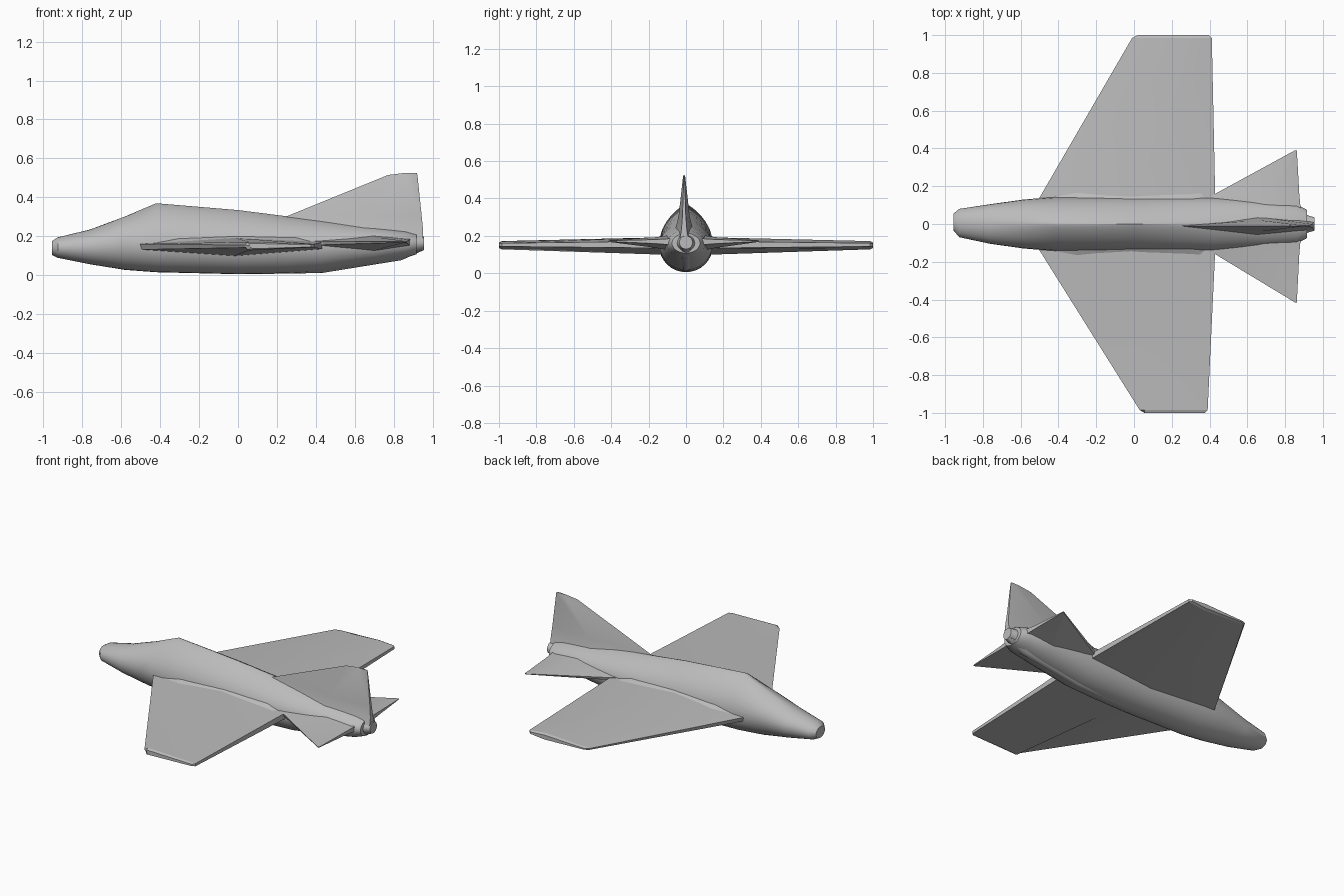
import bpy, bmesh, math

old = bpy.data.objects.get("Cube")
if old:
    bpy.data.objects.remove(old, do_unlink=True)

grey = bpy.data.materials.new("plain grey")
grey.use_nodes = True
colour = (0.5, 0.5, 0.5, 1)
grey.diffuse_color = colour
grey.node_tree.nodes["Principled BSDF"].inputs["Base Color"].default_value = colour


def loft(name, rings, angle=30):
    """Skin a row of equal-length rings and cap both ends."""
    bm = bmesh.new()
    rows = [[bm.verts.new(p) for p in ring] for ring in rings]
    n = len(rows[0])
    for a, b in zip(rows, rows[1:]):
        for i in range(n):
            j = (i + 1) % n
            bm.faces.new((a[i], a[j], b[j], b[i]))
    bm.faces.new(rows[0])
    bm.faces.new(rows[-1])
    bmesh.ops.recalc_face_normals(bm, faces=bm.faces)
    mesh = bpy.data.meshes.new(name)
    bm.to_mesh(mesh)
    bm.free()
    mesh.materials.append(grey)
    obj = bpy.data.objects.new(name, mesh)
    bpy.context.collection.objects.link(obj)
    bpy.ops.object.select_all(action="DESELECT")
    obj.select_set(True)
    bpy.context.view_layer.objects.active = obj
    bpy.ops.object.shade_smooth_by_angle(angle=math.radians(angle))
    return obj


def body_ring(x, half, low, top, peak, y0=0.0, n=32):
    """Round belly; peak sharpens the upper half into a spine."""
    mid = low + min(0.14, (top - low) * 0.5)
    ring = []
    for i in range(n):
        a = math.tau * i / n
        c, s = math.cos(a), math.sin(a)
        if s > 0:
            c = math.copysign(abs(c) ** (1 + 0.65 * peak), c)
            z = mid + (top - mid) * s
        else:
            z = mid + (mid - low) * s
        ring.append((x, y0 + half * c, z))
    return ring


# Fuselage: station, half width, bottom, top, spine sharpness, sideways shift
stations = [
    (-0.955, 0.045, 0.105, 0.175, 0, 0.01),
    (-0.925, 0.075, 0.09, 0.195, 0, 0.005),
    (-0.76, 0.105, 0.057, 0.235, 0.1, 0),
    (-0.58, 0.13, 0.028, 0.302, 0.5, 0),
    (-0.42, 0.143, 0.016, 0.37, 1, 0),
    (0.0, 0.143, 0.006, 0.335, 1, 0),
    (0.25, 0.143, 0.01, 0.303, 0.9, 0),
    (0.43, 0.14, 0.018, 0.285, 0.7, 0),
    (0.70, 0.12, 0.06, 0.255, 0.5, 0),
    (0.86, 0.105, 0.09, 0.23, 0.3, 0),
    (0.915, 0.075, 0.108, 0.215, 0.2, 0),
]
loft("fuselage", [body_ring(*s) for s in stations])

# Tail cone and the rib under the rear belly
loft("tail_cone", [body_ring(x, w, b, t, 0) for x, w, b, t in
                   [(0.84, 0.07, 0.10, 0.21), (0.955, 0.035, 0.13, 0.20)]])
loft("belly_rib", [body_ring(x, w, b, t, 0, n=12) for x, w, b, t in
                   [(0.05, 0.012, 0.006, 0.04), (0.43, 0.03, 0.012, 0.07),
                    (0.84, 0.035, 0.078, 0.13), (0.955, 0.02, 0.13, 0.15)]])


def wing_ring(y, lead, crease, trail, mid, up, down):
    """Flat-bottomed section with a crease along the upper skin."""
    return [(lead, y, mid + up * 0.25), (crease, y, mid + up),
            (trail, y, mid + up * 0.5), (trail, y, mid - down * 0.3),
            (crease, y, mid - down), (lead + 0.01, y, mid - down * 0.35)]


# Main wings, slightly different on each side
for side, name, lead, crease, trail in [(1, "left", -0.01, 0.30, 0.412),
                                        (-1, "right", 0.03, 0.055, 0.39)]:
    loft(name + "_wing", [
        wing_ring(side * 0.06, -0.548, -0.03, 0.43, 0.15, 0.048, 0.05),
        wing_ring(side * 0.14, -0.50, -0.015, 0.43, 0.15, 0.042, 0.05),
        wing_ring(side * 0.985, lead, crease, trail, 0.15, 0.022, 0.022),
        wing_ring(side * 1.0, lead + 0.03, crease, trail - 0.015, 0.15, 0.014, 0.014),
    ], 15)

# Tailplanes
for side, name, tip in [(1, "left", 0.39), (-1, "right", 0.415)]:
    loft(name + "_tailplane", [
        wing_ring(side * 0.05, 0.24, 0.66, 0.885, 0.165, 0.045, 0.05),
        wing_ring(side * 0.16, 0.43, 0.73, 0.875, 0.168, 0.025, 0.032),
        wing_ring(side * tip, 0.852, 0.857, 0.862, 0.172, 0.004, 0.004),
    ], 15)


# Tail fin, flared into the body at its base
def fin_ring(z, front, rear, half):
    thick = front + (rear - front) * 0.6
    return [(front, -0.01, z), (thick, half - 0.01, z), (rear, 0.3 * half - 0.01, z),
            (rear, -0.3 * half - 0.01, z), (thick, -half - 0.01, z)]


loft("tail_fin", [fin_ring(0.18, 0.12, 0.95, 0.075), fin_ring(0.235, 0.2, 0.95, 0.048),
                  fin_ring(0.303, 0.25, 0.943, 0.03), fin_ring(0.515, 0.77, 0.921, 0.006),
                  fin_ring(0.525, 0.85, 0.918, 0.003)])

# Blend fillets where the wings meet the body
for side, name in [(1, "left"), (-1, "right")]:
    loft(name + "_wing_fillet", [
        [(x, side * 0.09, 0.15), (x, side * 0.09, 0.15 + h), (x, side * 0.135, 0.15 + h * 0.7),
         (x, side * 0.2, 0.15)]
        for x, h in [(-0.46, 0.02), (-0.3, 0.06), (0.0, 0.07), (0.3, 0.06), (0.42, 0.02)]], 60)
